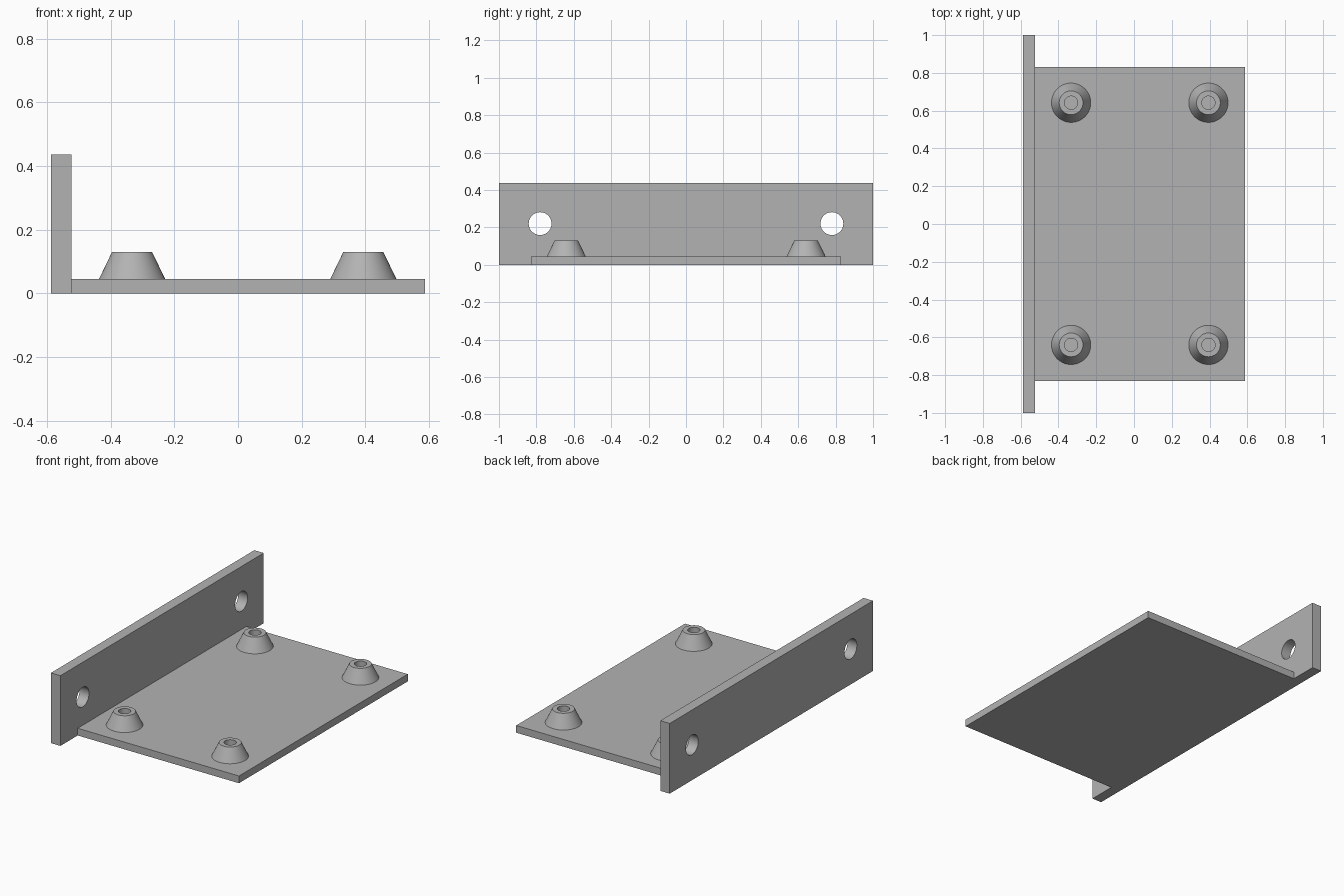
import bpy
import bmesh
from math import radians
from mathutils import Matrix, Vector

default = bpy.data.objects.get("Cube")
if default:
    bpy.data.objects.remove(default, do_unlink=True)

grey = bpy.data.materials.new("plain grey")
grey.use_nodes = True
colour = (0.45, 0.45, 0.45, 1)
grey.diffuse_color = colour
grey.node_tree.nodes["Principled BSDF"].inputs["Base Color"].default_value = colour

PLATE_TOP = 0.045
WALL_INNER = -0.523


def finish(name, bm):
    mesh = bpy.data.meshes.new(name)
    bmesh.ops.recalc_face_normals(bm, faces=bm.faces)
    bm.to_mesh(mesh)
    bm.free()
    mesh.materials.append(grey)
    obj = bpy.data.objects.new(name, mesh)
    bpy.context.collection.objects.link(obj)
    return obj


def box(name, low, high):
    low, high = Vector(low), Vector(high)
    bm = bmesh.new()
    bmesh.ops.create_cube(bm, size=1, matrix=Matrix.Translation((low + high) / 2)
                          @ Matrix.Diagonal((high - low).to_4d()))
    return finish(name, bm)


def smooth(obj):
    bpy.ops.object.select_all(action="DESELECT")
    obj.select_set(True)
    bpy.context.view_layer.objects.active = obj
    bpy.ops.object.shade_smooth_by_angle(angle=radians(30))


def standoff(name, x, y):
    # Tapered boss with a blind screw hole, turned from a profile
    profile = [(0.104, PLATE_TOP), (0.063, 0.13), (0.035, 0.13),
               (0.035, PLATE_TOP + 0.001), (0, PLATE_TOP + 0.001)]
    bm = bmesh.new()
    verts = [bm.verts.new((r, 0, z)) for r, z in profile]
    edges = [bm.edges.new(pair) for pair in zip(verts, verts[1:])]
    bmesh.ops.spin(bm, geom=verts + edges, cent=(0, 0, 0), axis=(0, 0, 1),
                   angle=radians(360), steps=48)
    bmesh.ops.remove_doubles(bm, verts=bm.verts, dist=0.0001)
    obj = finish(name, bm)
    obj.location = (x, y, 0)
    smooth(obj)


# Base plate and the longer upright wall
box("base_plate", (WALL_INNER, -0.83, 0), (0.588, 0.83, PLATE_TOP))
wall = box("mounting_wall", (-0.588, -1, 0), (WALL_INNER, 1, 0.437))

# Mounting holes through the wall
for side in (-1, 1):
    bm = bmesh.new()
    place = Matrix.Translation((-0.555, side * 0.78, 0.22)) @ Matrix.Rotation(radians(90), 4, "Y")
    bmesh.ops.create_cone(bm, cap_ends=True, segments=48, radius1=0.061,
                          radius2=0.061, depth=0.3, matrix=place)
    cutter = finish("hole_cutter", bm)
    cutter.hide_render = True
    cut = wall.modifiers.new("mounting hole", "BOOLEAN")
    cut.operation = "DIFFERENCE"
    cut.solver = "EXACT"
    cut.object = cutter
    bpy.context.view_layer.objects.active = wall
    bpy.ops.object.modifier_apply(modifier=cut.name)
    bpy.data.objects.remove(cutter, do_unlink=True)
smooth(wall)

# Four standoffs on the plate
for across, x in (("right", -0.333), ("left", 0.394)):
    for along, y in (("front", -0.64), ("back", 0.642)):
        standoff(f"standoff_{along}_{across}", x, y)
